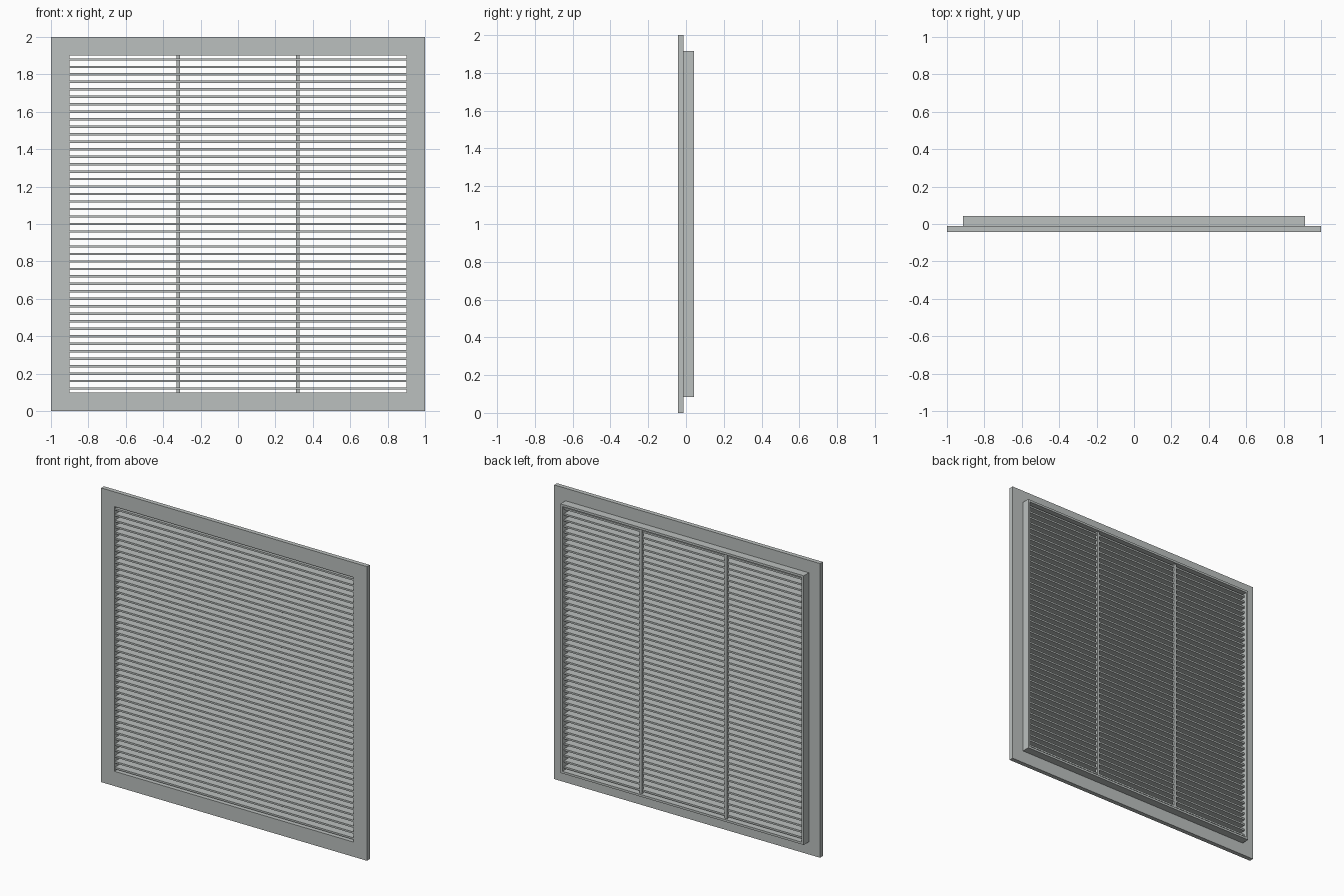
import bpy
import bmesh

cube = bpy.data.objects.get("Cube")
if cube:
    bpy.data.objects.remove(cube, do_unlink=True)

# Painted metal
grey = bpy.data.materials.new("light_grey")
grey.use_nodes = True
colour = (0.50, 0.53, 0.52, 1)
grey.diffuse_color = colour
grey.node_tree.nodes["Principled BSDF"].inputs["Base Color"].default_value = colour


def finish(name, bm):
    bmesh.ops.recalc_face_normals(bm, faces=bm.faces)
    mesh = bpy.data.meshes.new(name)
    bm.to_mesh(mesh)
    bm.free()
    mesh.materials.append(grey)
    obj = bpy.data.objects.new(name, mesh)
    bpy.context.collection.objects.link(obj)
    return obj


def box(name, x, y, z):
    """Box from (low, high) ranges on each axis."""
    bm = bmesh.new()
    bmesh.ops.create_cube(bm, size=1)
    for v in bm.verts:
        for axis, (low, high) in enumerate((x, y, z)):
            v.co[axis] = high if v.co[axis] > 0 else low
    return finish(name, bm)


# Flange and rear collar: one L-shaped section swept around a square
OPENING, COLLAR, FLANGE = 0.9, 0.915, 1.0
FRONT, STEP, BACK = -0.042, -0.012, 0.042
section = [(OPENING, FRONT), (FLANGE, FRONT), (FLANGE, STEP),
           (COLLAR, STEP), (COLLAR, BACK), (OPENING, BACK)]
bm = bmesh.new()
corners = [[bm.verts.new((sx * r, y, 1 + sz * r)) for r, y in section]
           for sx, sz in ((-1, -1), (1, -1), (1, 1), (-1, 1))]
for i in range(4):
    a, b = corners[i], corners[(i + 1) % 4]
    for j in range(len(section)):
        k = (j + 1) % len(section)
        bm.faces.new((a[j], a[k], b[k], b[j]))
finish("frame", bm)

# Horizontal louvre slats
PITCH, COUNT, HALF = 0.04, 45, 0.006
slat = box("slats", (-OPENING, OPENING), (-0.037, 0.025),
           (1 - PITCH * (COUNT // 2) - HALF, 1 - PITCH * (COUNT // 2) + HALF))
array = slat.modifiers.new("repeat", 'ARRAY')
array.count = COUNT
array.use_relative_offset = False
array.use_constant_offset = True
array.constant_offset_displace = (0, 0, PITCH)

# Upright support bars behind the slats
for side, x in (("right", -0.32), ("left", 0.32)):
    box(side + "_support_bar", (x - 0.009, x + 0.009), (0.012, 0.028),
        (1 - OPENING, 1 + OPENING))
